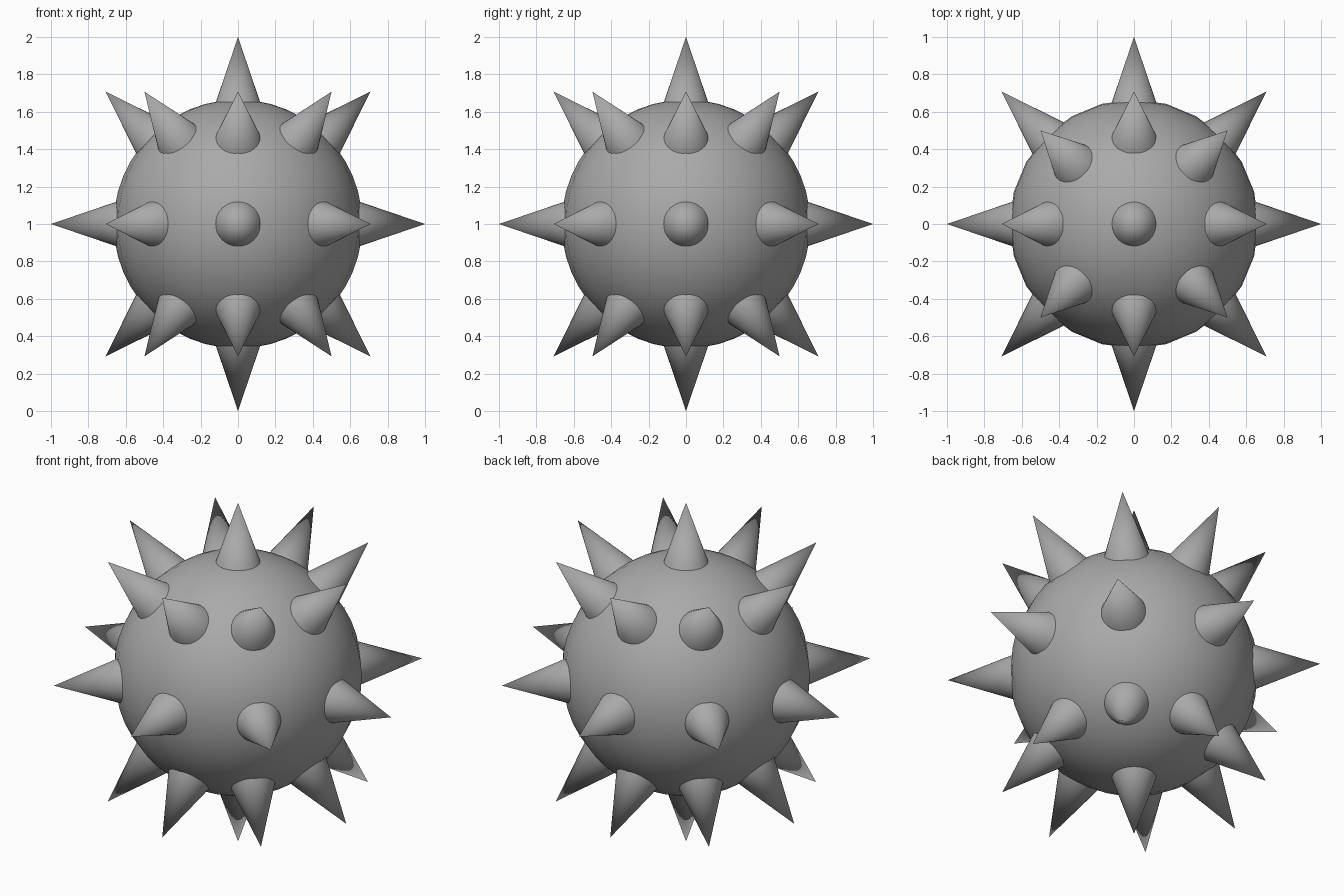
import bpy
from math import sin, cos, radians
from mathutils import Vector

if "Cube" in bpy.data.objects:
    bpy.data.objects.remove(bpy.data.objects["Cube"])

CENTRE = Vector((0, 0, 1))
BALL_R = 0.665      # ball radius
TIP_R = 1.0         # distance from centre to spike tips
BASE_R = 0.60       # spike bases start inside the ball
SLOPE = 0.34        # spike radius per unit of length

grey = bpy.data.materials.new("grey")
grey.diffuse_color = (0.4, 0.4, 0.4, 1)
grey.use_nodes = True
grey.node_tree.nodes["Principled BSDF"].inputs["Base Color"].default_value = grey.diffuse_color


def finish(name):
    ob = bpy.context.object
    ob.name = name
    ob.data.materials.append(grey)
    bpy.ops.object.shade_smooth_by_angle(angle=radians(40))


def spike(name, direction):
    length = TIP_R - BASE_R
    bpy.ops.mesh.primitive_cone_add(
        vertices=32, radius1=SLOPE * length, radius2=0, depth=length,
        location=CENTRE + direction * (BASE_R + length / 2),
        rotation=direction.to_track_quat('Z', 'Y').to_euler())
    finish(name)


# Ball
bpy.ops.mesh.primitive_uv_sphere_add(segments=24, ring_count=24, radius=BALL_R, location=CENTRE)
finish("ball")

# Three rings of eight spikes
for ring, elevation in (("lower", -45), ("middle", 0), ("upper", 45)):
    e = radians(elevation)
    for i in range(8):
        a = radians(45 * i)
        spike(f"{ring}_spike_{i + 1}", Vector((cos(a) * cos(e), sin(a) * cos(e), sin(e))))

# Pole spikes
spike("top_spike", Vector((0, 0, 1)))
spike("bottom_spike", Vector((0, 0, -1)))
